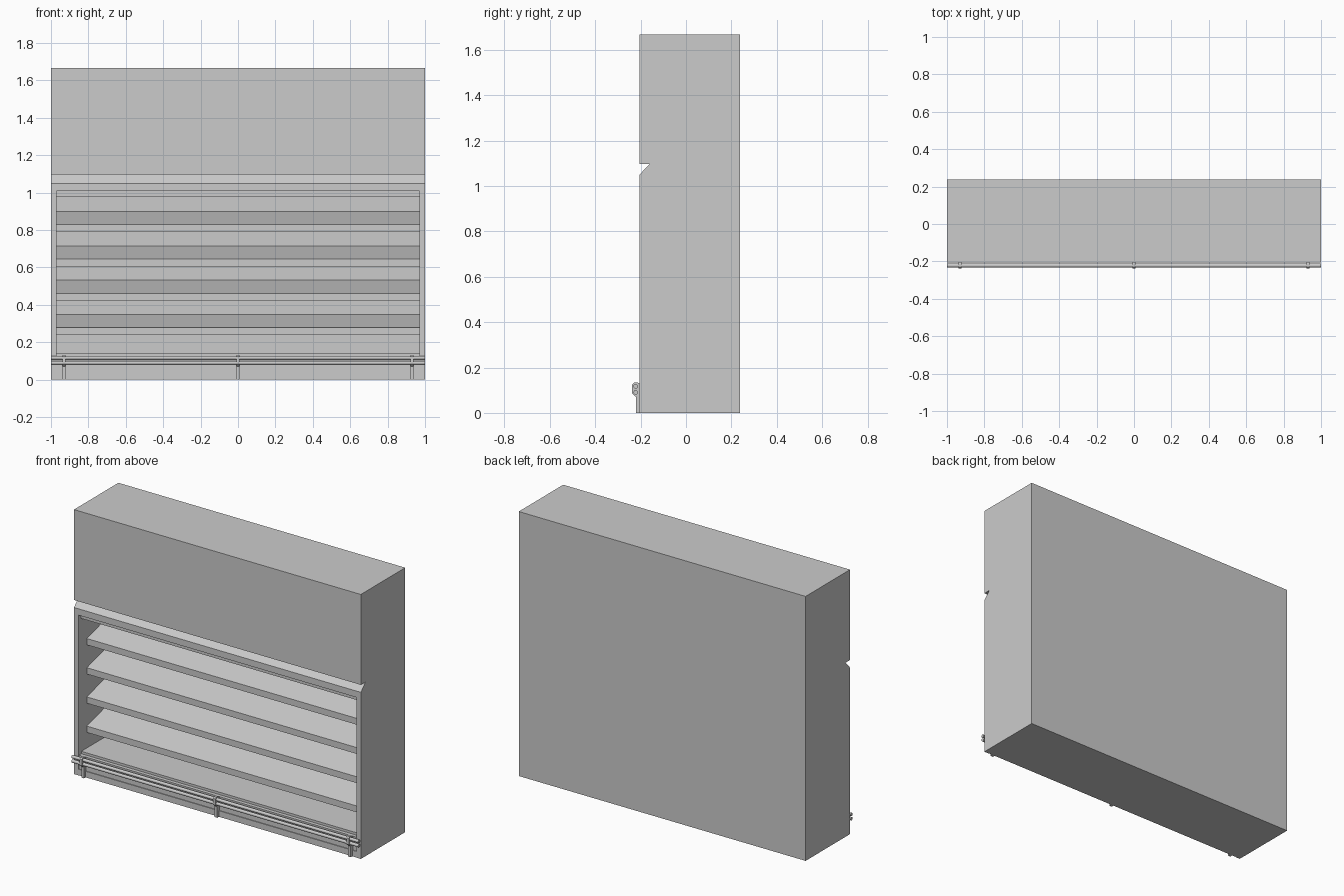
import bpy
import bmesh
import math

cube = bpy.data.objects.get("Cube")
if cube:
    bpy.data.objects.remove(cube, do_unlink=True)

# Single painted metal colour
GREY = (0.6, 0.6, 0.6, 1.0)
metal = bpy.data.materials.new("light grey metal")
metal.use_nodes = True
metal.diffuse_color = GREY
metal.node_tree.nodes["Principled BSDF"].inputs["Base Color"].default_value = GREY


def extrude_x(name, profile, x0, x1):
    """Solid made by sweeping a (y, z) profile from x0 to x1."""
    bm = bmesh.new()
    face = bm.faces.new([bm.verts.new((x0, y, z)) for y, z in profile])
    swept = bmesh.ops.extrude_face_region(bm, geom=[face])["geom"]
    moved = [v for v in swept if isinstance(v, bmesh.types.BMVert)]
    bmesh.ops.translate(bm, verts=moved, vec=(x1 - x0, 0, 0))
    bmesh.ops.recalc_face_normals(bm, faces=bm.faces)
    mesh = bpy.data.meshes.new(name)
    bm.to_mesh(mesh)
    bm.free()
    mesh.materials.append(metal)
    obj = bpy.data.objects.new(name, mesh)
    bpy.context.collection.objects.link(obj)
    return obj


def box(name, x0, x1, y0, y1, z0, z1):
    return extrude_x(name, [(y0, z0), (y1, z0), (y1, z1), (y0, z1)], x0, x1)


FRONT, BACK, TOP = -0.205, 0.237, 1.667
INNER = 0.97          # half width of the opening
WALL = 0.14           # inner back wall

# Cabinet with the groove above the opening
cabinet = extrude_x("cabinet", [
    (FRONT, 0), (BACK, 0), (BACK, TOP), (FRONT, TOP),
    (FRONT, 1.097), (-0.16, 1.097), (FRONT, 1.05)], -1, 1)

# Hollow display space, stepped sill and recessed base front
cutter = extrude_x("opening_cutter", [
    (-0.3, 1.01), (WALL, 1.01), (WALL, 0.14), (-0.175, 0.14),
    (-0.175, 0.125), (-0.198, 0.125), (-0.198, -0.1), (-0.3, -0.1)],
    -INNER, INNER)
cutter.hide_render = True
cut = cabinet.modifiers.new("opening", "BOOLEAN")
cut.object = cutter
cut.solver = "EXACT"
bpy.context.view_layer.objects.active = cabinet
bpy.ops.object.modifier_apply(modifier=cut.name)
bpy.data.objects.remove(cutter, do_unlink=True)

# Strip under the top of the opening, and kick strip along the base
box("top_valance", -INNER, INNER, -0.18, -0.15, 0.98, 1.015)
box("kick_strip", -INNER, INNER, -0.203, -0.19, 0, 0.038)

# Four sloping shelves
for i in range(4):
    z = 0.278 + i * 0.184
    extrude_x(f"shelf_{i + 1}", [
        (-0.12, z - 0.04), (-0.108, z - 0.04), (-0.108, z - 0.015),
        (WALL, z + 0.055), (WALL, z + 0.07), (-0.12, z)], -INNER, INNER)

# Two round bumper rails
RAIL_Y = -0.222
for name, z in (("upper_rail", 0.117), ("lower_rail", 0.09)):
    bpy.ops.mesh.primitive_cylinder_add(
        vertices=16, radius=0.01, depth=2, location=(0, RAIL_Y, z),
        rotation=(0, math.pi / 2, 0))
    rail = bpy.context.object
    rail.name = name
    rail.data.materials.append(metal)
    bpy.ops.object.shade_smooth_by_angle()

# Rail brackets with a foot down to the ground
for name, x in (("right", -0.93), ("middle", 0), ("left", 0.93)):
    extrude_x(f"{name}_bracket", [
        (-0.22, 0), (-0.198, 0), (-0.198, 0.125), (-0.212, 0.133),
        (-0.23, 0.133), (-0.237, 0.125), (-0.237, 0.085), (-0.22, 0.07)],
        x - 0.009, x + 0.009)
